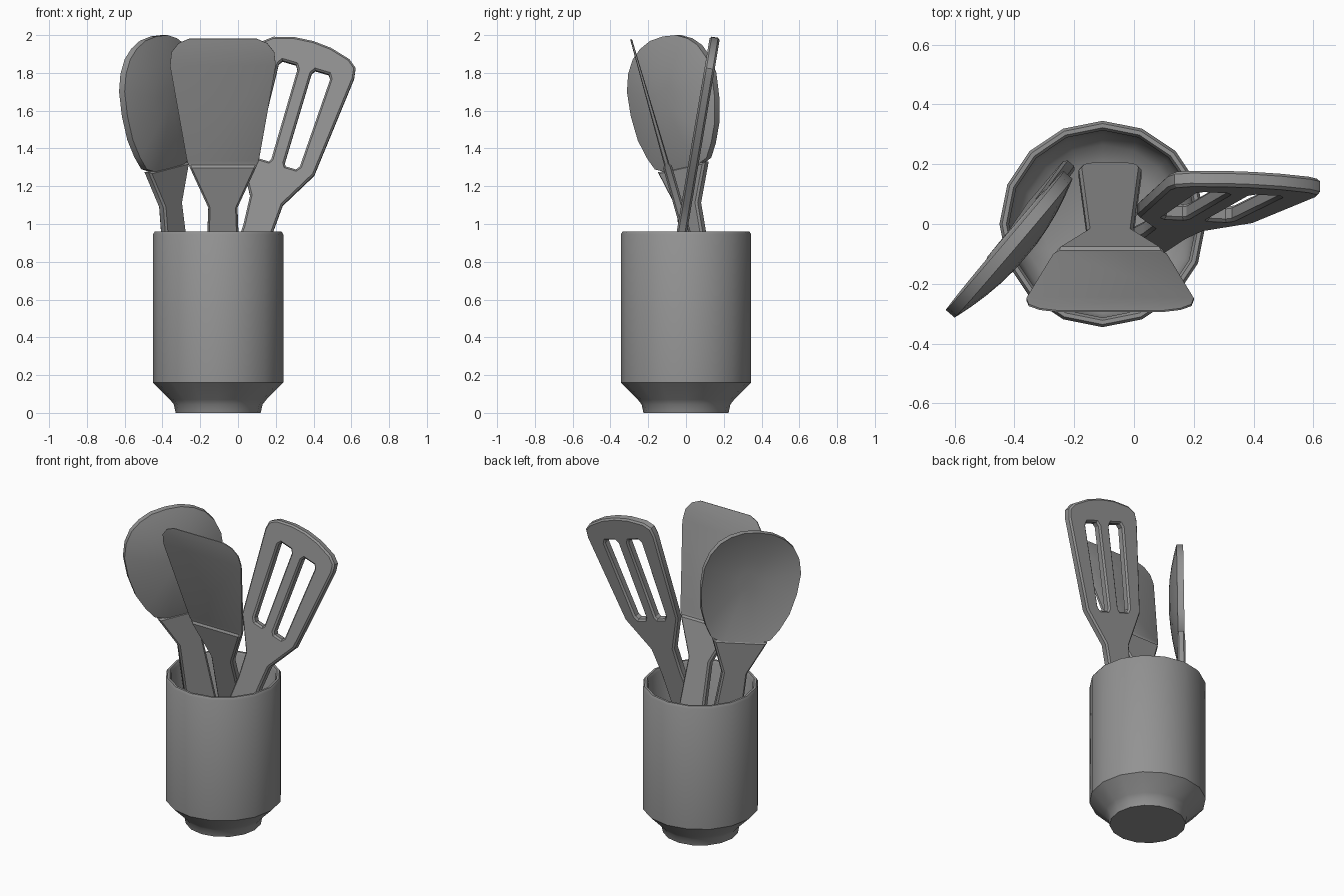
import bpy, bmesh, math
from mathutils import Vector, Matrix

if "Cube" in bpy.data.objects:
    bpy.data.objects.remove(bpy.data.objects["Cube"])

# Dark grey used by every part
GREY = bpy.data.materials.new("dark_grey")
GREY.diffuse_color = (.29, .29, .29, 1)
GREY.use_nodes = True
GREY.node_tree.nodes["Principled BSDF"].inputs["Base Color"].default_value = GREY.diffuse_color


def add_object(name, bm, angle=35):
    bmesh.ops.recalc_face_normals(bm, faces=bm.faces)
    me = bpy.data.meshes.new(name)
    bm.to_mesh(me)
    bm.free()
    me.shade_smooth()
    me.set_sharp_from_angle(angle=math.radians(angle))
    me.materials.clear()
    me.materials.append(GREY)
    ob = bpy.data.objects.new(name, me)
    bpy.context.collection.objects.link(ob)
    return ob


def frame(origin, across, axis):
    """Local x = across the utensil, y = along it, z = towards its front."""
    w, a = Vector(across), Vector(axis)
    n = w.cross(a).normalized()
    m = Matrix((w, a, n)).transposed().to_4x4()
    m.translation = Vector(origin)
    return m


def mirrored(half):
    """Close a right-hand half outline with its mirror image."""
    return half + [(-x, y) for x, y in reversed(half) if abs(x) > 1e-6]


def plate(name, loops, matrix, extrude=.014, blade=None):
    """Flat bevelled plate with holes; blade = (fold, tip) heights to thin between."""
    cu = bpy.data.curves.new(name, 'CURVE')
    cu.dimensions = '2D'
    cu.fill_mode = 'BOTH'
    cu.extrude, cu.bevel_depth, cu.offset = extrude, 0.010, -0.010
    cu.bevel_resolution = 0
    for loop in loops:
        sp = cu.splines.new('POLY')
        sp.points.add(len(loop) - 1)
        for p, (x, y) in zip(sp.points, loop):
            p.co = (x, y, 0, 1)
        sp.use_cyclic_u = True
    tmp = bpy.data.objects.new(name + "_outline", cu)
    bpy.context.collection.objects.link(tmp)
    dg = bpy.context.evaluated_depsgraph_get()
    me = bpy.data.meshes.new_from_object(tmp.evaluated_get(dg))
    bpy.data.objects.remove(tmp)
    bpy.data.curves.remove(cu)
    bm = bmesh.new()
    bm.from_mesh(me)
    bpy.data.meshes.remove(me)
    bmesh.ops.remove_doubles(bm, verts=bm.verts, dist=1e-4)
    if blade:
        fold, tip = blade
        for cut in (fold, fold + .012):
            bmesh.ops.bisect_plane(bm, geom=bm.verts[:] + bm.edges[:] + bm.faces[:],
                                   plane_co=(0, cut, 0), plane_no=(0, 1, 0))
        for v in bm.verts:
            if v.co.y > fold + .005:
                v.co.z *= .6 - .4 * (v.co.y - fold) / (tip - fold)
    bm.transform(matrix)
    return add_object(name, bm, 30)


# Crock: 16-sided turned profile with foot, wall, rim and hollow inside
profile = [(0, 0), (.225, 0), (.235, .045), (.255, .07), (.345, .16), (.345, .945),
           (.336, .96), (.322, .96), (.313, .945), (.313, .28), (.3, .22),
           (.265, .175), (.2, .145), (0, .13)]
bm = bmesh.new()
vs = [bm.verts.new((r, 0, z)) for r, z in profile]
es = [bm.edges.new(p) for p in zip(vs, vs[1:])]
bmesh.ops.spin(bm, geom=vs + es, cent=(0, 0, 0), axis=(0, 0, 1),
               angle=math.tau, steps=16)
bmesh.ops.remove_doubles(bm, verts=bm.verts, dist=1e-4)
bm.transform(Matrix.Translation((-.105, 0, 0)))
add_object("crock", bm)


# Shared handle end, widening towards its rounded bottom
def handle(bottom):
    return [(.065, bottom), (.095, bottom + .02), (.105, bottom + .06)]


# Solid turner, stepping down to a thin blade above the fold
turner = handle(.31) + [(.077, 1.09), (.19, 1.335), (.28, 1.84),
                        (.272, 1.91), (.235, 1.957), (.18, 1.98)]
plate("solid_turner", [mirrored(turner)],
      frame((-.08, .273, 0), (1, 0, 0), (0, -.285, 1)), blade=(1.303, 1.98))

# Slotted turner, leaning right and back
slotted = handle(-.75) + [(.08, .0), (.09, .16), (.205, .36), (.262, .91),
                          (.254, .965), (.21, 1.0), (.1, 1.03), (0, 1.038)]
slot = [(.047, .36), (.103, .36), (.119, .38), (.142, .87), (.128, .892),
        (.053, .892), (.039, .87), (.037, .375)]
plate("slotted_turner",
      [mirrored(slotted), slot, [(-x, y) for x, y in reversed(slot)]],
      frame((.105, -.02, .97), (.959, -.048, -.284), (.284, .163, .959)), .017)

# Spoon handle, turned diagonally
spoon_frame = frame((-.247, .168, 0), (.65, .76, .17), (-.10, -.14, 1))
plate("spoon_handle", [mirrored(handle(.26) + [(.075, 1.1), (.165, 1.302)])],
      spoon_frame)

# Spoon bowl: two dished skins joined at the rim
outline = mirrored([(0, 1.285), (.1, 1.29), (.18, 1.32), (.225, 1.39), (.268, 1.49),
                    (.292, 1.62), (.295, 1.75), (.27, 1.84), (.225, 1.91),
                    (.165, 1.955), (.09, 1.985), (0, 1.993)])
bm = bmesh.new()
mid, n = 1.66, len(outline)


def ring(r, rim, depth):
    z = rim + depth * (1 - r * r)
    return [bm.verts.new((x * r, mid + (y - mid) * r, z)) for x, y in outline]


radii = (.2, .4, .6, .8, .93, 1)
rings = [ring(r, -.021, .05) for r in radii]
rings += [ring(r, .018, .052) for r in reversed(radii)]
for a, b in zip(rings, rings[1:]):
    for i in range(n):
        j = (i + 1) % n
        bm.faces.new((a[i], a[j], b[j], b[i]))
for end in (rings[0], rings[-1]):
    bm.faces.new(end)
bm.transform(spoon_frame)
add_object("spoon_bowl", bm, 40)
